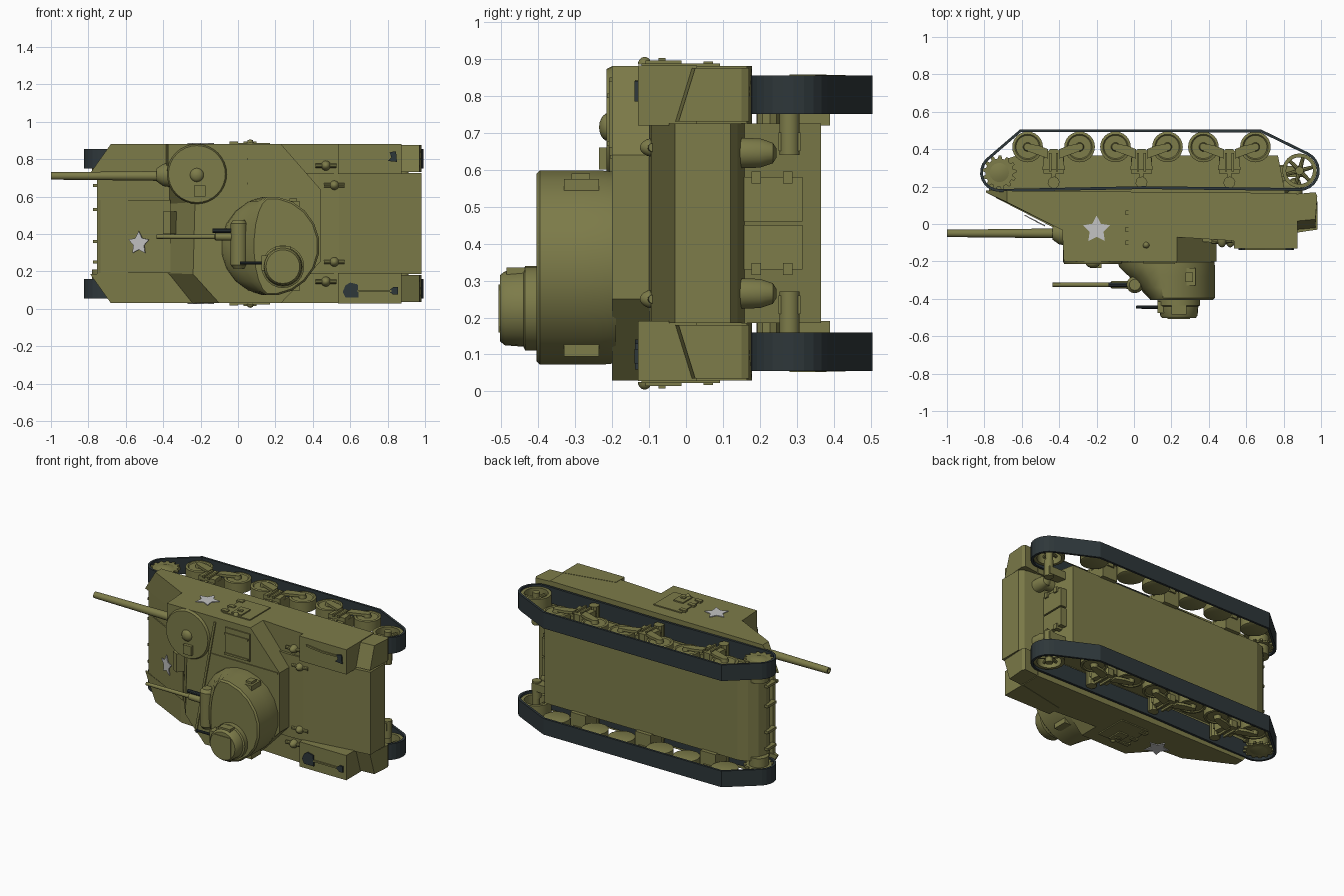
import bpy, bmesh, math
from mathutils import Vector as V

if "Cube" in bpy.data.objects:
    bpy.data.objects.remove(bpy.data.objects["Cube"])

# Vehicle lies on its side: nose to -x, roof to -y, width along z
ZC = 0.455

def material(name, c):
    m = bpy.data.materials.new(name)
    m.diffuse_color = (*c, 1)
    m.use_nodes = True
    m.node_tree.nodes["Principled BSDF"].inputs["Base Color"].default_value = m.diffuse_color
    return m

OLIVE = material("olive_paint", (0.205, 0.20, 0.067))
DARK = material("dark_rubber_steel", (0.027, 0.038, 0.042))
GREY = material("pale_grey_marking", (0.55, 0.55, 0.55))

def finish(name, bm, mat, smooth=False):
    bmesh.ops.recalc_face_normals(bm, faces=bm.faces)
    me = bpy.data.meshes.new(name)
    bm.to_mesh(me)
    bm.free()
    ob = bpy.data.objects.new(name, me)
    bpy.context.collection.objects.link(ob)
    me.materials.append(mat)
    if smooth:
        bpy.context.view_layer.objects.active = ob
        ob.select_set(True)
        bpy.ops.object.shade_smooth_by_angle(angle=math.radians(35))
        ob.select_set(False)
    return ob

def loft(name, rings, mat=OLIVE, smooth=False, closed=False):
    bm = bmesh.new()
    rs = [[bm.verts.new(p) for p in r] for r in rings]
    n = len(rs[0])
    pairs = list(zip(rs, rs[1:])) + ([(rs[-1], rs[0])] if closed else [])
    for a, b in pairs:
        for i in range(n):
            j = (i + 1) % n
            bm.faces.new((a[i], a[j], b[j], b[i]))
    if not closed:
        bm.faces.new(rs[0])
        bm.faces.new(rs[-1])
    return finish(name, bm, mat, smooth)

def prism(name, pts, z0, z1, mat=OLIVE):      # side profile pulled across the width
    return loft(name, [[(x, y, z) for x, y in pts] for z in (z0, z1)], mat)

def slab(name, pts, y0, y1, mat=OLIVE):       # plan outline (x, z) pulled in height
    return loft(name, [[(x, y, z) for x, z in pts] for y in (y0, y1)], mat)

def box(name, lo, hi, mat=OLIVE):
    (a, b, c), (d, e, f) = lo, hi
    return prism(name, [(a, b), (d, b), (d, e), (a, e)], c, f, mat)

def tube(name, steps, n=20, mat=OLIVE):       # steps of (point, radius)
    axis = (V(steps[-1][0]) - V(steps[0][0])).normalized()
    u = axis.orthogonal().normalized()
    w = axis.cross(u)
    rings = [[V(p) + (u * math.cos(t) + w * math.sin(t)) * r
              for t in [2 * math.pi * i / n for i in range(n)]] for p, r in steps]
    return loft(name, rings, mat, True)

def dome(name, c, axis, r, h, mat=OLIVE):
    steps = [(V(c) + V(axis) * h * math.sin(a), r * math.cos(a)) for a in (0, .3, .6, .9, 1.2, 1.5)]
    return tube(name, steps, 16, mat)

def star(name, c, u, v, r):
    c, u, v = V(c), V(u).normalized(), V(v).normalized()
    n = u.cross(v) * 0.003
    pts = [c + (u * math.cos(t) + v * math.sin(t)) * (r if i % 2 == 0 else r * .52)
           for i in range(10) for t in [math.pi / 2 + i * math.pi / 5]]
    return loft(name, [[p - n for p in pts], [p + n for p in pts]], GREY)

def arc(cx, cy, r, a0, a1, n):
    return [(cx + r * math.cos(math.radians(a0 + (a1 - a0) * i / n)),
             cy + r * math.sin(math.radians(a0 + (a1 - a0) * i / n))) for i in range(n + 1)]

# Lower hull with rounded nose
prism("lower_hull", [(-.72, .16), (-.75, .2), (-.755, .25), (-.735, .3), (-.69, .345), (-.63, .365),
                     (.77, .365), (.81, .16), (.81, .0), (-.4, .0)], .185, .725)
for z in (.25, .36, .53, .66):
    box("nose_flange", (-.775, .17, z - .008), (-.74, .26, z + .008))

# Glacis and engine compartment
prism("glacis_and_deck", [(-.75, .17), (-.755, .155), (-.39, -.03), (.43, -.1), (.54, -.095), (.98, -.03),
                          (.98, .12), (.95, .14), (.8, .16)], .185, .725)
prism("glacis_raised_plate", [(-.745, .15), (-.735, .138), (-.36, -.055), (-.36, -.02)], .19, .58)

# Sponsons over the tracks, with tapered front fenders
for s in (1, -1):
    side = "left" if s < 0 else "right"
    def Z(z):
        return ZC + s * (z - ZC)
    tail = [(-.39, -.03), (.22, -.07), (.54, -.09), (.87, -.09), (.87, .165)]
    loft(side + "_sponson", [[(x, y, Z(z)) for x, y in front + tail] for front, z in
         (([(-.79, .178), (-.79, .168)], .725), ([(-.68, .178), (-.68, .117)], .88))])
    prism(side + "_stowage_box", [(.535, -.04), (.535, -.13), (.875, -.13), (.875, .03)], Z(.72), Z(.882))
    loft(side + "_rear_fender", [[(.86, y, Z(z)), (.97, y + .01, Z(z)), (.98, .15, Z(z)),
         (.97, .17, Z(z)), (.86, .16, Z(z))] for y, z in ((-.03, .73), (.015, .875))])
    # Side door with hinges and pistol port
    def plate(nm, x0, x1, y0, y1, z1):
        box(side + nm, (x0, y0, Z(.87)), (x1, y1, Z(z1)))
    plate("_side_door", -.03, .17, -.12, .092, .887)
    plate("_door_port", .03, .1, -.11, -.012, .895)
    plate("_port_latch", .05, .08, -.075, -.055, .902)
    for y in (-.1, -.03, .06):
        plate("_door_hinge", -.045, .0, y - .013, y + .013, .893)
    dome(side + "_door_bolt", (.065, -.112, Z(.885)), (0, 0, s), .018, .02)
    star(side + "_side_star", (-.2, -.03, Z(.882)), (1, 0, 0), (0, 1, 0), .075)
    # Filler caps
    for x, z in ((.47, .765), (.515, .66)):
        dome("filler_cap", (x, -.08, Z(z)), (0, -1, 0), .027, .045)
        tube("filler_lug", [((x - .055, -.096, Z(z)), .012), ((x + .055, -.09, Z(z)), .012)], 10)

    # Track belt
    path = (arc(-.72, .275, .103, 135, 270, 8) + [(.05, .187)] + arc(.885, .285, .108, -90, 65, 10)
            + [(.68, .505), (-.61, .505)])
    inner = []
    for i, p in enumerate(path):
        a, b, c = V(path[i - 1]), V(p), V(path[(i + 1) % len(path)])
        d = ((b - a).normalized() + (c - b).normalized()).normalized()
        inner.append(b + V((-d.y, d.x)) * .015)
    z0, z1 = Z(.75), Z(.855)
    loft(side + "_track", [[(*p, z0) for p in path], [(*p, z1) for p in path],
                           [(*p, z1) for p in inner], [(*p, z0) for p in inner]], DARK, False, True)

    # Drive sprocket: hub drum and two toothed rings
    cog = [q for k in range(13) for q in arc(-.72, .275, .092, k * 360 / 13, k * 360 / 13 + 9, 1)
           + arc(-.72, .275, .075, k * 360 / 13 + 13, k * 360 / 13 + 23, 1)]
    for z in (.765, .835):
        prism(side + "_sprocket_ring", cog, Z(z - .006), Z(z + .006))
    tube(side + "_sprocket_drum", [((-.72, .275, Z(.7)), .06), ((-.72, .275, Z(.838)), .06),
                                   ((-.72, .275, Z(.85)), .025)])
    # Spoked idler
    loft(side + "_idler_rim", [[(*p, Z(z)) for p in arc(.885, .285, r, 0, 345, 23)] for r, z in
         ((.092, .765), (.092, .842), (.072, .842), (.072, .765))], OLIVE, True, True)
    for k in range(6):
        t = math.radians(60 * k + 15)
        tube("idler_spoke", [((.885, .285, Z(.81)), .013),
             ((.885 + .08 * math.cos(t), .285 + .08 * math.sin(t), Z(.81)), .009)], 8)
    tube(side + "_idler_hub", [((.885, .285, Z(.7)), .022), ((.885, .285, Z(.85)), .022)])
    tube(side + "_idler_axle", [((.885, .28, Z(.64)), .028), ((.885, .28, Z(.75)), .028)])
    box(side + "_idler_bracket", (.77, .25, Z(.65)), (.9, .31, Z(.7)))

    # Suspension bogies with paired road wheels
    for cx in (-.43, .04, .51):
        box("bogie_bracket", (cx - .055, .27, Z(.72)), (cx + .055, .39, Z(.82)))
        prism("bogie_shoulder", [(cx - .06, .29), (cx + .06, .29), (cx + .05, .37), (cx + .02, .4),
                                 (cx - .02, .4), (cx - .05, .37)], Z(.8), Z(.845))
        for o in (-.018, .018):
            box("bogie_rib", (cx + o - .006, .28, Z(.84)), (cx + o + .006, .38, Z(.857)))
        tube("return_roller", [((cx, .222, Z(.72)), .032), ((cx, .222, Z(.84)), .032)], 10)
        box("roller_arm", (cx - .012, .22, Z(.8)), (cx + .012, .29, Z(.825)))
        for d in (-1, 1):
            wx = cx + d * .139
            tube("road_wheel", [((wx, .412, Z(.765)), .07), ((wx, .412, Z(.77)), .082),
                 ((wx, .412, Z(.835)), .082), ((wx, .412, Z(.838)), .068), ((wx, .412, Z(.832)), .062)], 24)
            tube("wheel_hub", [((wx, .412, Z(.82)), .026), ((wx, .412, Z(.856)), .02)], 12)
            prism("wheel_arm", [(cx + d * .03, .35), (cx + d * .1, .375), (wx, .39), (wx, .43),
                                (cx + d * .08, .42), (cx + d * .03, .4)], Z(.84), Z(.856))

    # Exhaust pipe with round end, rear door
    tube(side + "_exhaust", [((.86, .13, Z(.645)), .042), ((.86, .2, Z(.645)), .04),
                             ((.86, .235, Z(.645)), .028), ((.86, .245, Z(.645)), .012)])
    tube(side + "_exhaust_elbow", [((.8, .2, Z(.645)), .035), ((.87, .2, Z(.645)), .035)])
    box(side + "_rear_door", (.78, .15, Z(.46)), (.822, .315, Z(.58)))
    for y in (.19, .275):
        box("rear_door_hinge", (.79, y - .013, Z(.562)), (.832, y + .013, Z(.595)))

# Superstructure with sloped front and chamfered corners
back = [(.23, .03), (.44, .25), (.44, .64), (.23, .88)]
base = [(-.39, .19), (-.27, .03)] + back + [(-.385, .88), (-.385, .72), (-.385, .56)]
roof = [(-.24, .185), (-.1, .03)] + back + [(-.375, .88), (-.375, .74), (-.23, .57)]
loft("superstructure", [[(x, -.01, z) for x, z in base], [(x, -.2, z) for x, z in roof]])
slab("roof_seam", [(-.17, .1), (-.155, .1), (-.018, .85), (-.033, .85)], -.19, -.207)
box("roof_rail", (-.05, -.206, .63), (.43, -.19, .64))
box("roof_hatch", (.05, -.208, .66), (.23, -.19, .84))
for z in (.67, .8):
    box("roof_hatch_hinge", (.05, -.214, z - .006), (.22, -.2, z + .006))
prism("driver_visor", [(-.4, -.05), (-.4, -.1), (-.36, -.12), (-.33, -.08)], .4, .52)
star("front_star", (-.53, .018, .35), (.36, -.19, 0), (0, 0, 1), .065)

# Hull gun in rounded side mount
tube("gun_mount", [((-.22, .0, .72), .16), ((-.22, -.2, .72), .16), ((-.22, -.215, .72), .152)], 32)
dome("mount_periscope", (-.22, -.21, .715), (0, -1, 0), .038, .025)
box("mount_sight", (-.235, -.235, .6), (-.175, -.2, .66))
tube("hull_gun_mantlet", [((-.33, -.05, .715), .07), ((-.4, -.05, .715), .06), ((-.435, -.05, .715), .035)])
tube("hull_gun_barrel", [((-.38, -.05, .71), .027), ((-.7, -.05, .71), .023), ((-1, -.05, .71), .02),
                         ((-1, -.05, .71), .012), ((-.95, -.05, .71), .011)])

# Turret: round, with the front drawn back toward the top
rings = []
for y, k, r in ((-.19, 1, .262), (-.23, .95, .266), (-.28, .75, .266), (-.34, .55, .266),
                (-.395, .35, .266), (-.405, .33, .256)):
    ring = []
    for i in range(20):
        t = 2 * math.pi * (i + .5) / 20
        dx = r * math.cos(t)
        ring.append((.17 + (dx * k if dx < 0 else dx), y, .335 + r * math.sin(t)))
    rings.append(ring)
loft("turret", rings, OLIVE, True)
box("turret_port", (.26, -.33, .5), (.33, -.235, .575))
box("turret_port_cover", (.275, -.31, .55), (.315, -.26, .59))
box("turret_port_low", (.26, -.33, .095), (.33, -.235, .16))
tube("turret_mantlet", [((.005, -.325, .215), .03), ((.005, -.325, .235), .045), ((.005, -.325, .455), .045),
                        ((.005, -.325, .475), .03)], 16)
tube("turret_gun", [((0, -.325, .385), .022), ((-.12, -.325, .385), .02), ((-.125, -.325, .385), .013),
                    ((-.435, -.325, .385), .011)], 14)
tube("coaxial_gun", [((0, -.325, .418), .012), ((-.135, -.325, .418), .012)], 10, DARK)

# Cupola
tube("cupola", [((.24, -.4, .225), .114), ((.24, -.435, .225), .114), ((.24, -.44, .225), .104),
                ((.24, -.49, .225), .1), ((.24, -.503, .225), .09)], 24)
box("cupola_hatch", (.18, -.507, .16), (.3, -.49, .29))
box("cupola_gun_port", (.125, -.475, .205), (.17, -.415, .285))
box("cupola_side_port", (.2, -.485, .31), (.28, -.435, .335))
tube("cupola_gun", [((.15, -.445, .245), .009), ((.01, -.445, .245), .008)], 10, DARK)

# Tools on the stowage boxes
slab("axe_handle", [(.59, .83), (.7, .818), (.82, .82), (.82, .83), (.7, .829), (.59, .842)], -.128, -.138)
slab("axe_head", [(.81, .835), (.83, .84), (.845, .84), (.85, .785), (.8, .79), (.82, .81)], -.128, -.139, DARK)
slab("shovel_blade", [(.56, .09), (.575, .125), (.6, .14), (.64, .13), (.645, .06), (.575, .06)], -.128, -.138, DARK)
slab("shovel_handle", [(.64, .09), (.82, .09), (.82, .1), (.64, .1)], -.128, -.139)
slab("shovel_grip", [(.81, .09), (.83, .075), (.855, .075), (.855, .115), (.83, .115), (.81, .1)], -.128, -.139, DARK)
